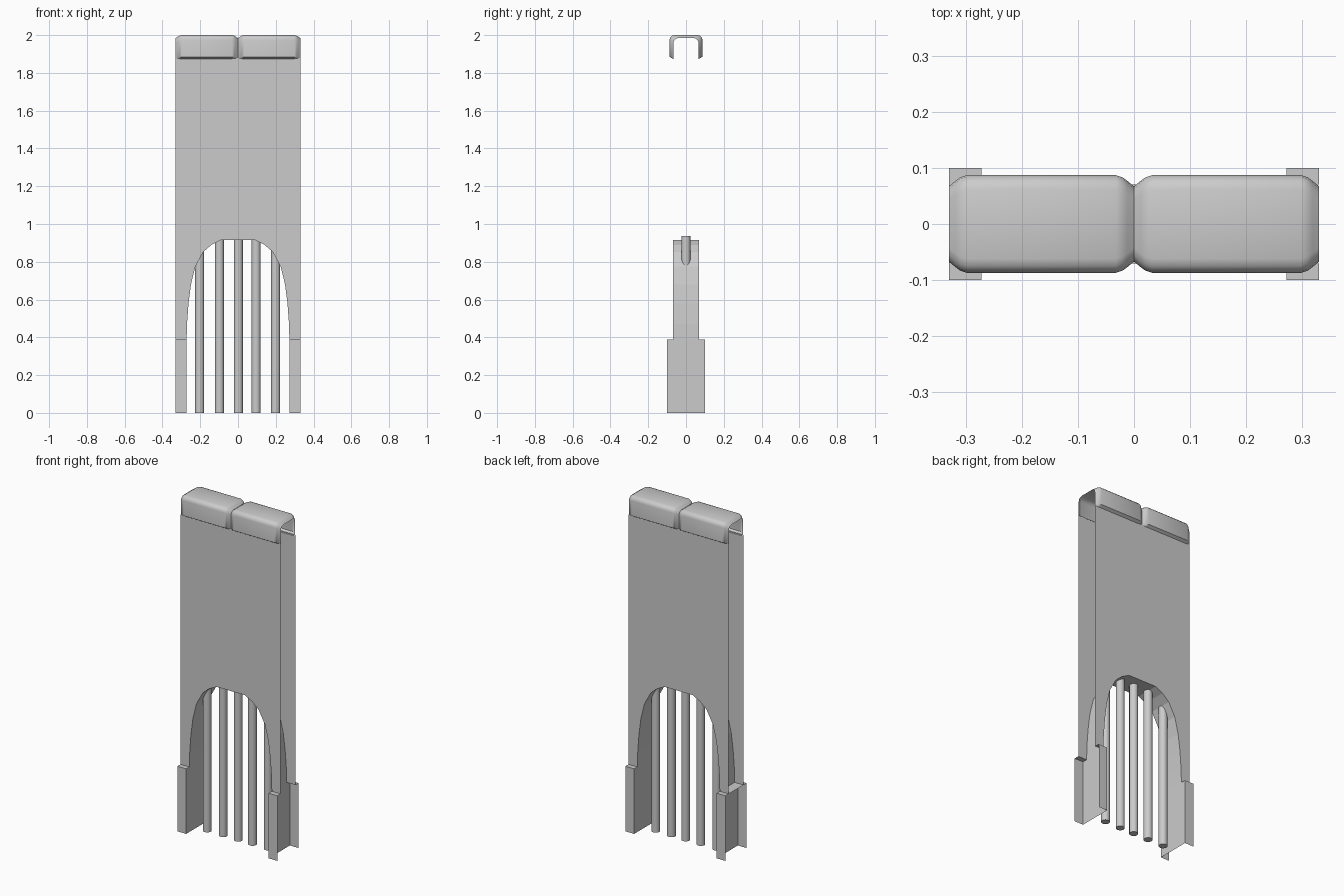
import bpy, math

if "Cube" in bpy.data.objects:
    bpy.data.objects.remove(bpy.data.objects["Cube"])

HALF = 0.33       # half length of the wall module
WALL_Y = 0.07     # half thickness of the wall
FOOT_Y = 0.10     # half thickness of the footings
FOOT_X = 0.272    # inner side of the footings
FOOT_Z = 0.388    # height of the footings
CAP_Z = 1.873     # underside of the coping


def make(name, verts, faces, smooth=False):
    mesh = bpy.data.meshes.new(name)
    mesh.from_pydata(verts, [], faces)
    mesh.update()
    ob = bpy.data.objects.new(name, mesh)
    bpy.context.collection.objects.link(ob)
    if smooth:
        bpy.ops.object.select_all(action='DESELECT')
        bpy.context.view_layer.objects.active = ob
        ob.select_set(True)
        bpy.ops.object.shade_smooth_by_angle(angle=math.radians(50))
    return ob


# Wall: two skins joined by the arch soffit, ends left open
half_arch = [(FOOT_X, FOOT_Z), (0.270, 0.47), (0.262, 0.58), (0.249, 0.68),
             (0.226, 0.775), (0.184, 0.852), (0.140, 0.890), (0.092, 0.914)]
arch = [(-x, z) for x, z in half_arch] + half_arch[::-1]
outline = [(HALF, FOOT_Z), (HALF, CAP_Z + 0.006),
           (-HALF, CAP_Z + 0.006), (-HALF, FOOT_Z)] + arch
n = len(outline)
verts = [(x, y, z) for y in (-WALL_Y, WALL_Y) for x, z in outline]
faces = [list(range(n)), list(range(n, 2 * n))[::-1]]
faces += [(i + 1, i, i + n, i + 1 + n) for i in range(4, n - 1)]
make("wall", verts, faces)

# Footings: channel shapes with ledges, open at the module ends
for side, name in ((1, "footing_right"), (-1, "footing_left")):
    plan = [(HALF, FOOT_Y), (FOOT_X, FOOT_Y), (FOOT_X, -FOOT_Y), (HALF, -FOOT_Y)]
    verts = [(side * x, y, z) for z in (0, FOOT_Z) for x, y in plan]
    faces = [(i, i + 1, i + 5, i + 4) for i in range(3)]
    verts += [(side * x, y, FOOT_Z) for y in (WALL_Y, -WALL_Y) for x in (HALF, FOOT_X)]
    faces += [(4, 5, 9, 8), (10, 11, 6, 7)]
    if side < 0:
        faces.append((8, 9, 11, 10))
        faces = [f[::-1] for f in faces]
    make(name, verts, faces)


# Coping stones: rounded shell lofted along x, pinched at both ends
def section(d):
    w, t = 0.087 - d, 2.0 - 0.8 * d
    half = [(0.067, CAP_Z), (w, CAP_Z + 0.012), (w, t - 0.026),
            (w - 0.003, t - 0.013), (w - 0.012, t - 0.004), (w - 0.025, t)]
    return [(-y, z) for y, z in half] + half[::-1]


stations = [(0, 0.020), (0.012, 0.010), (0.020, 0.004), (0.032, 0)]
stations += [(HALF - x, d) for x, d in stations[::-1]]
for x0, name in ((-HALF, "coping_left"), (0, "coping_right")):
    verts = [(x0 + x, y, z) for x, d in stations for y, z in section(d)]
    m = len(section(0))
    faces = [(s * m + i, (s + 1) * m + i, (s + 1) * m + i + 1, s * m + i + 1)
             for s in range(len(stations) - 1) for i in range(m - 1)]
    make(name, verts, faces, smooth=True)

# Grate bars: tops run into the wall
for k, x in enumerate((-0.203, -0.098, 0.002, 0.096, 0.199)):
    bpy.ops.mesh.primitive_cylinder_add(vertices=16, radius=0.024, depth=0.936,
                                        location=(x, 0, 0.468))
    bpy.context.object.name = f"grate_bar_{k + 1}"
    bpy.ops.object.shade_smooth_by_angle(angle=math.radians(40))
